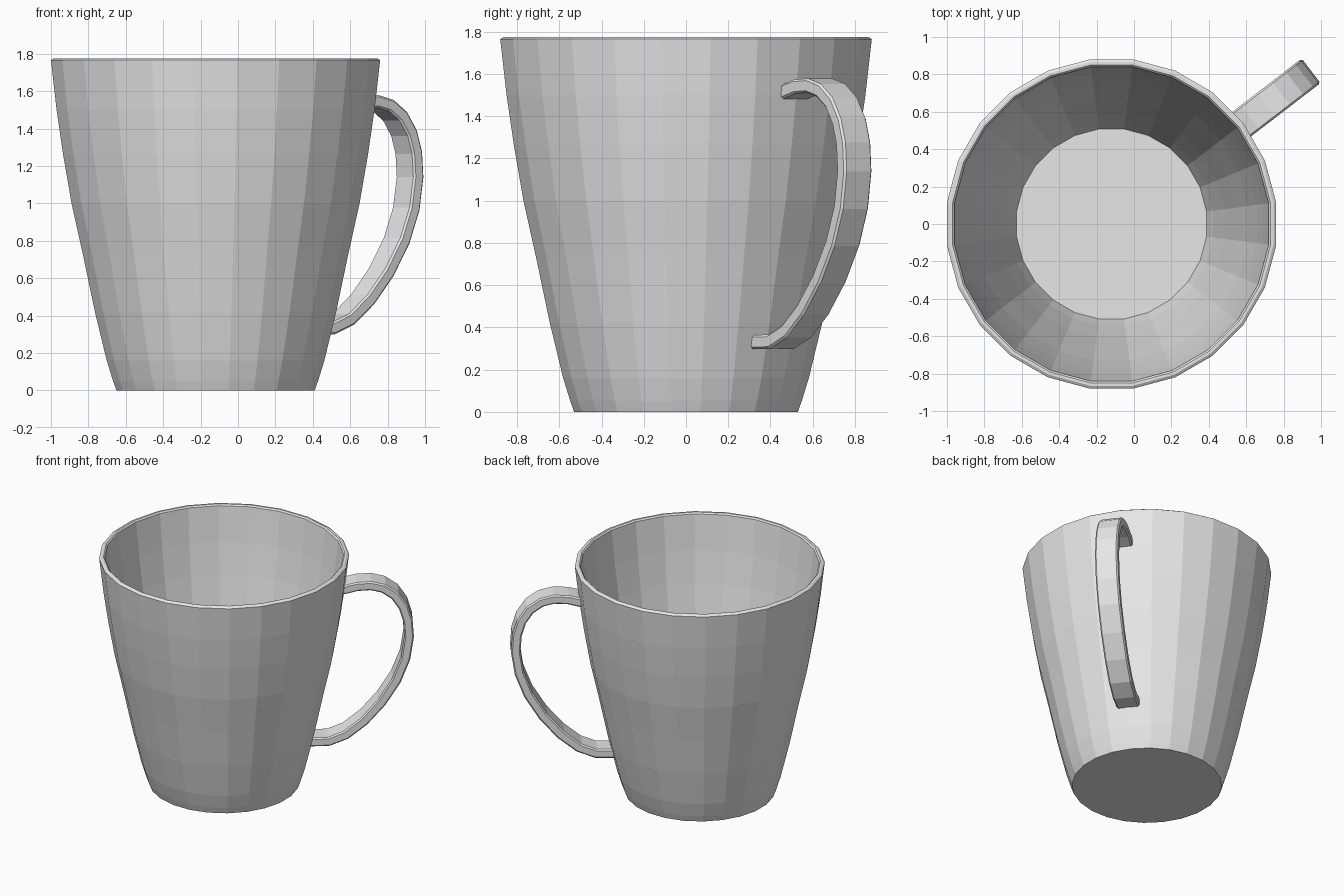
import bpy, bmesh, math
from mathutils import Vector

cube = bpy.data.objects.get("Cube")
if cube:
    bpy.data.objects.remove(cube)

SIDES = 24
STEP = 2 * math.pi / SIDES
AXIS = Vector((-0.12, 0, 0))

grey = bpy.data.materials.new("glazed grey")
grey.use_nodes = True
grey.diffuse_color = (0.8, 0.8, 0.8, 1)
grey.node_tree.nodes["Principled BSDF"].inputs["Base Color"].default_value = (0.8, 0.8, 0.8, 1)


def finish(name, bm):
    bmesh.ops.recalc_face_normals(bm, faces=bm.faces)
    mesh = bpy.data.meshes.new(name)
    bm.to_mesh(mesh)
    bm.free()
    mesh.materials.append(grey)
    obj = bpy.data.objects.new(name, mesh)
    bpy.context.collection.objects.link(obj)
    return obj


def skin(name, rings):
    """Join successive closed rings of points and cap both ends."""
    bm = bmesh.new()
    loops = [[bm.verts.new(p) for p in ring] for ring in rings]
    for a, b in zip(loops, loops[1:]):
        for i in range(len(a)):
            j = (i + 1) % len(a)
            bm.faces.new((a[i], a[j], b[j], b[i]))
    bm.faces.new(loops[0])
    bm.faces.new(loops[-1])
    return finish(name, bm)


# Cup: outer wall up from the base, bevelled rim, inner wall down to the floor
outer = [(0.53, 0), (0.548, 0.05), (0.582, 0.16), (0.645, 0.42), (0.71, 0.73),
         (0.77, 1.0), (0.815, 1.26), (0.85, 1.5), (0.88, 1.765)]
rim = [(0.865, 1.775), (0.85, 1.775), (0.84, 1.765)]
inner = [(r - 0.04, z) for r, z in reversed(outer[1:-1])]
flat_to_corner = 1 / math.cos(STEP / 2)


def ring(radius, z):
    r = radius * flat_to_corner
    return [AXIS + Vector((r * math.cos((i + 0.5) * STEP), r * math.sin((i + 0.5) * STEP), z))
            for i in range(SIDES)]


skin("cup", [ring(r, z) for r, z in outer + rim + inner])

# Handle: a flat strap swept along a curve in a vertical plane through the axis
path = [(0.835, 1.513), (0.94, 1.54), (1.04, 1.545), (1.13, 1.522), (1.21, 1.465),
        (1.27, 1.375), (1.302, 1.27), (1.311, 1.14), (1.285, 0.97), (1.22, 0.8),
        (1.115, 0.63), (0.99, 0.485), (0.86, 0.38), (0.74, 0.332), (0.605, 0.33)]
WIDTH, THICK = 0.165, 0.068
angle = 2.5 * STEP
out = Vector((math.cos(angle), math.sin(angle), 0))
side = Vector((-math.sin(angle), math.cos(angle), 0))
up = Vector((0, 0, 1))
points = [AXIS + out * r + up * z for r, z in path]

sections = []
for i, p in enumerate(points):
    along = (points[min(i + 1, len(points) - 1)] - points[max(i - 1, 0)]).normalized()
    normal = along.cross(side).normalized()
    sections.append([p + side * (s * WIDTH / 2) + normal * (n * THICK / 2)
                     for s, n in ((-1, -1), (1, -1), (1, 1), (-1, 1))])

handle = skin("handle", sections)
bevel = handle.modifiers.new("soft edges", 'BEVEL')
bevel.width = 0.01
bevel.segments = 1
bevel.limit_method = 'ANGLE'
bevel.angle_limit = math.radians(50)
